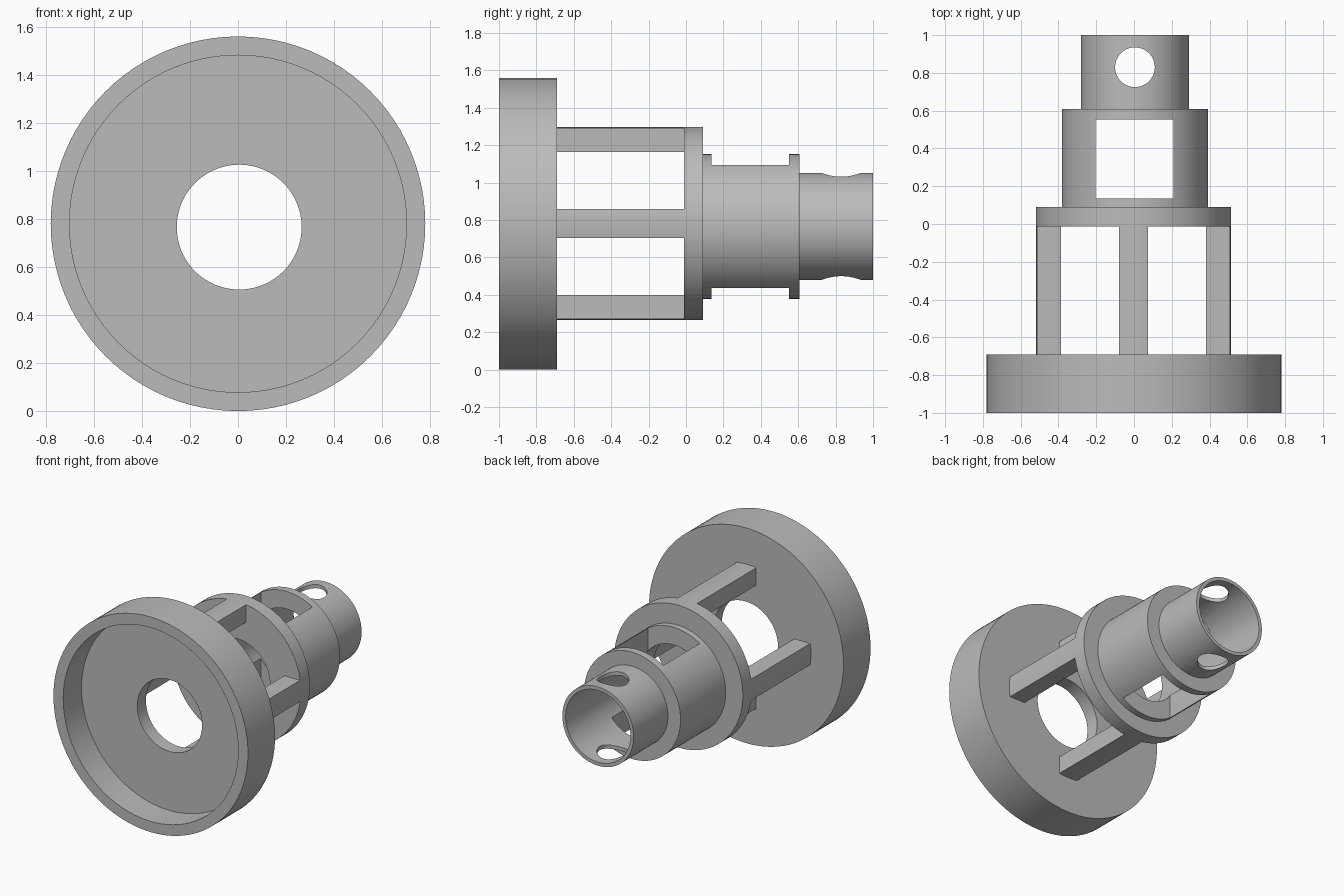
import bpy
import math

if "Cube" in bpy.data.objects:
    bpy.data.objects.remove(bpy.data.objects["Cube"], do_unlink=True)

grey = bpy.data.materials.new("plain_grey")
grey.use_nodes = True
GREY = (0.5, 0.5, 0.5, 1)
grey.diffuse_color = GREY
grey.node_tree.nodes["Principled BSDF"].inputs["Base Color"].default_value = GREY

FLANGE = (0, 0.78)           # x, z of each axis
COLLAR = (-0.003, 0.782)
BORE = (0.005, 0.766)


def finish(name):
    ob = bpy.context.object
    ob.name = name
    ob.data.materials.append(grey)
    return ob


def disc(name, axis, radius, y0, y1):
    """Cylinder lying along y."""
    bpy.ops.mesh.primitive_cylinder_add(
        vertices=96, radius=radius, depth=y1 - y0,
        location=(axis[0], (y0 + y1) / 2, axis[1]), rotation=(math.pi / 2, 0, 0))
    return finish(name)


def box(name, x, y, z):
    """Box from (low, high) pairs."""
    bpy.ops.mesh.primitive_cube_add(
        size=1, location=[sum(p) / 2 for p in (x, y, z)])
    ob = finish(name)
    ob.scale = [p[1] - p[0] for p in (x, y, z)]
    bpy.ops.object.transform_apply(location=False, rotation=False, scale=True)
    return ob


def cut(ob, tool, operation="DIFFERENCE"):
    """Apply a boolean and discard its tool."""
    bpy.ops.object.select_all(action="DESELECT")
    bpy.context.view_layer.objects.active = ob
    ob.select_set(True)
    mod = ob.modifiers.new("cut", "BOOLEAN")
    mod.operation, mod.solver, mod.object = operation, "EXACT", tool
    bpy.ops.object.modifier_apply(modifier=mod.name)
    bpy.data.objects.remove(tool, do_unlink=True)


def smooth(ob):
    bpy.ops.object.select_all(action="DESELECT")
    bpy.context.view_layer.objects.active = ob
    ob.select_set(True)
    bpy.ops.object.shade_smooth_by_angle(angle=math.radians(30))


# Turned parts, all pierced by one bore
flange = disc("flange_cup", FLANGE, 0.78, -1, -0.69)
cut(flange, disc("recess", FLANGE, 0.702, -1.2, -0.79))
collar = disc("collar_ring", COLLAR, 0.516, -0.012, 0.09)
body = disc("body_sleeve", BORE, 0.387, 0.09, 0.608)
tube = disc("end_tube", BORE, 0.286, 0.608, 1)
for part in (flange, collar, body, tube):
    cut(part, disc("bore", BORE, 0.26, -1.3, 1.3))

# Square window through the sleeve, top and bottom
cut(body, box("window", (-0.204, 0.209), (0.135, 0.552), (0, 1.6)))

# Round cross hole through the tube
bpy.ops.mesh.primitive_cylinder_add(vertices=64, radius=0.105, depth=2,
                                    location=(0.005, 0.83, 0.78))
cut(tube, finish("cross_hole"))

# Four legs, rounded to the collar's outer radius
cx, cz = COLLAR
HALF, INNER, OUTER = 0.077, 0.383, 0.6
legs = []
for name, dx, dz in (("left_leg", 1, 0), ("right_leg", -1, 0),
                     ("top_leg", 0, 1), ("bottom_leg", 0, -1)):
    spans = [sorted((c + d * INNER, c + d * OUTER)) if d else (c - HALF, c + HALF)
             for c, d in ((cx, dx), (cz, dz))]
    leg = box(name, spans[0], (-0.69, -0.012), spans[1])
    cut(leg, disc("leg_round", COLLAR, 0.516, -0.8, 0.1), "INTERSECT")
    legs.append(leg)

for part in [flange, collar, body, tube] + legs:
    smooth(part)
